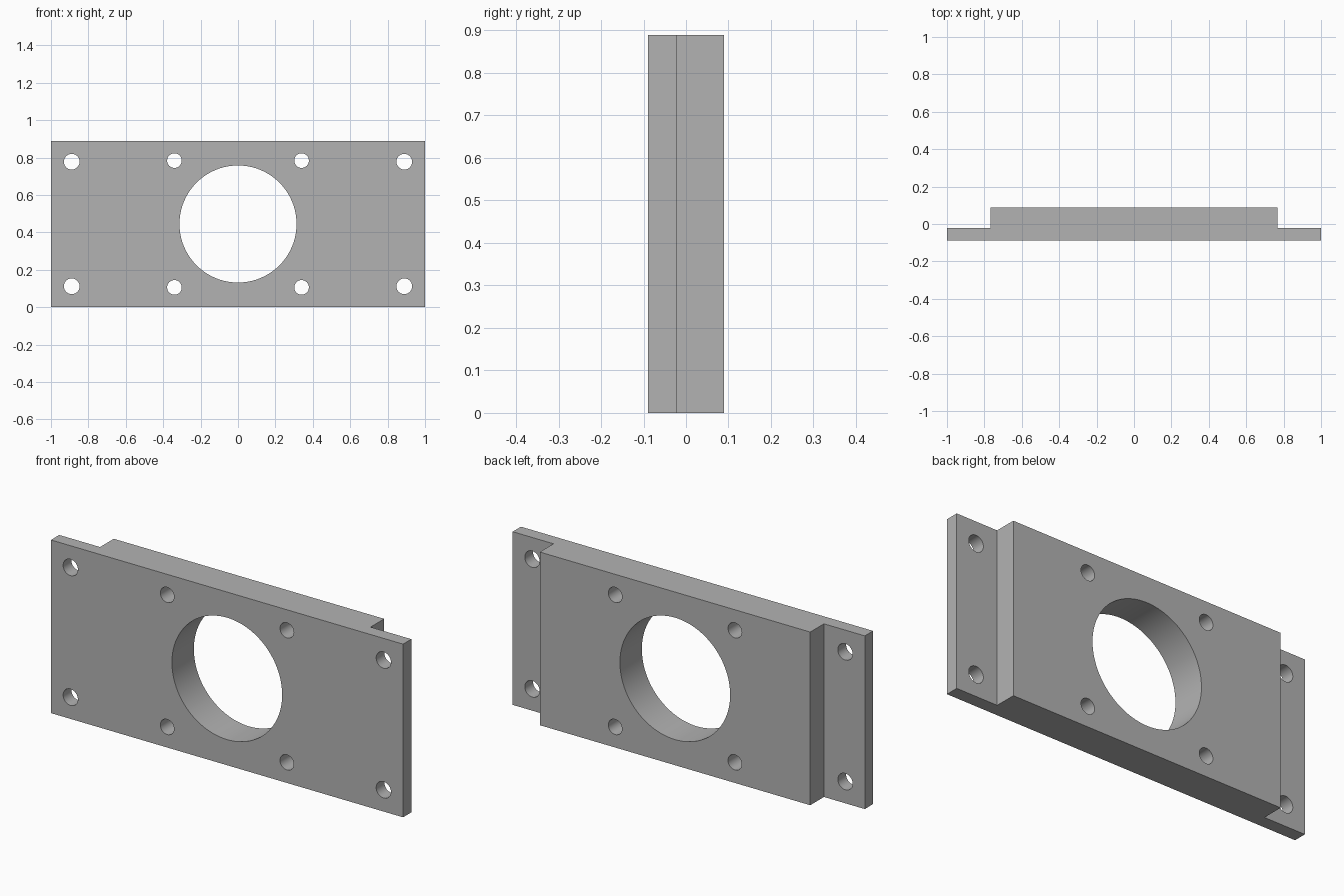
import bpy
import bmesh
from math import radians
from mathutils import Matrix, Vector

HEIGHT = 0.889
FRONT, STEP, BACK = -0.089, -0.022, 0.089
MID = HEIGHT / 2

cube = bpy.data.objects.get("Cube")
if cube:
    bpy.data.objects.remove(cube, do_unlink=True)

# Single plain metal colour
metal = bpy.data.materials.new("grey_metal")
metal.use_nodes = True
grey = (0.45, 0.45, 0.45, 1)
metal.diffuse_color = grey
metal.node_tree.nodes["Principled BSDF"].inputs["Base Color"].default_value = grey


def make_object(name, bm):
    bmesh.ops.recalc_face_normals(bm, faces=bm.faces)
    mesh = bpy.data.meshes.new(name)
    bm.to_mesh(mesh)
    bm.free()
    mesh.materials.append(metal)
    obj = bpy.data.objects.new(name, mesh)
    bpy.context.collection.objects.link(obj)
    return obj


def add_bore(bm, x, z, radius, sides):
    place = Matrix.Translation((x, 0, z)) @ Matrix.Rotation(radians(90), 4, "X")
    bmesh.ops.create_cone(bm, cap_ends=True, segments=sides, radius1=radius,
                          radius2=radius, depth=0.5, matrix=place)


# Plate: stepped outline seen from above, extruded upward
half = [(1, FRONT), (1, STEP), (0.768, STEP), (0.768, BACK)]
outline = half + [(-x, y) for x, y in reversed(half)]
bm = bmesh.new()
base = bm.faces.new([bm.verts.new((x, y, 0)) for x, y in outline])
grown = bmesh.ops.extrude_face_region(bm, geom=[base])
top = [v for v in grown["geom"] if isinstance(v, bmesh.types.BMVert)]
bmesh.ops.translate(bm, verts=top, vec=Vector((0, 0, HEIGHT)))
plate = make_object("mounting_plate", bm)

# Cutters: central bore, inner screw holes and outer flange holes
bm = bmesh.new()
add_bore(bm, 0, MID, 0.313, 96)
for sx in (-1, 1):
    for sz in (-1, 1):
        add_bore(bm, sx * 0.34, MID + sz * 0.339, 0.039, 40)
        add_bore(bm, sx * 0.889, MID + sz * 0.333, 0.042, 40)
cutter = make_object("hole_cutter", bm)
cutter.hide_render = True

# Cut the holes, then drop the helper
cut = plate.modifiers.new("holes", "BOOLEAN")
cut.operation = "DIFFERENCE"
cut.solver = "EXACT"
cut.object = cutter
bpy.ops.object.select_all(action="DESELECT")
plate.select_set(True)
bpy.context.view_layer.objects.active = plate
bpy.ops.object.modifier_apply(modifier=cut.name)
bpy.data.objects.remove(cutter, do_unlink=True)

# Smooth bore walls, crisp plate edges
bpy.ops.object.shade_smooth_by_angle(angle=radians(30))
